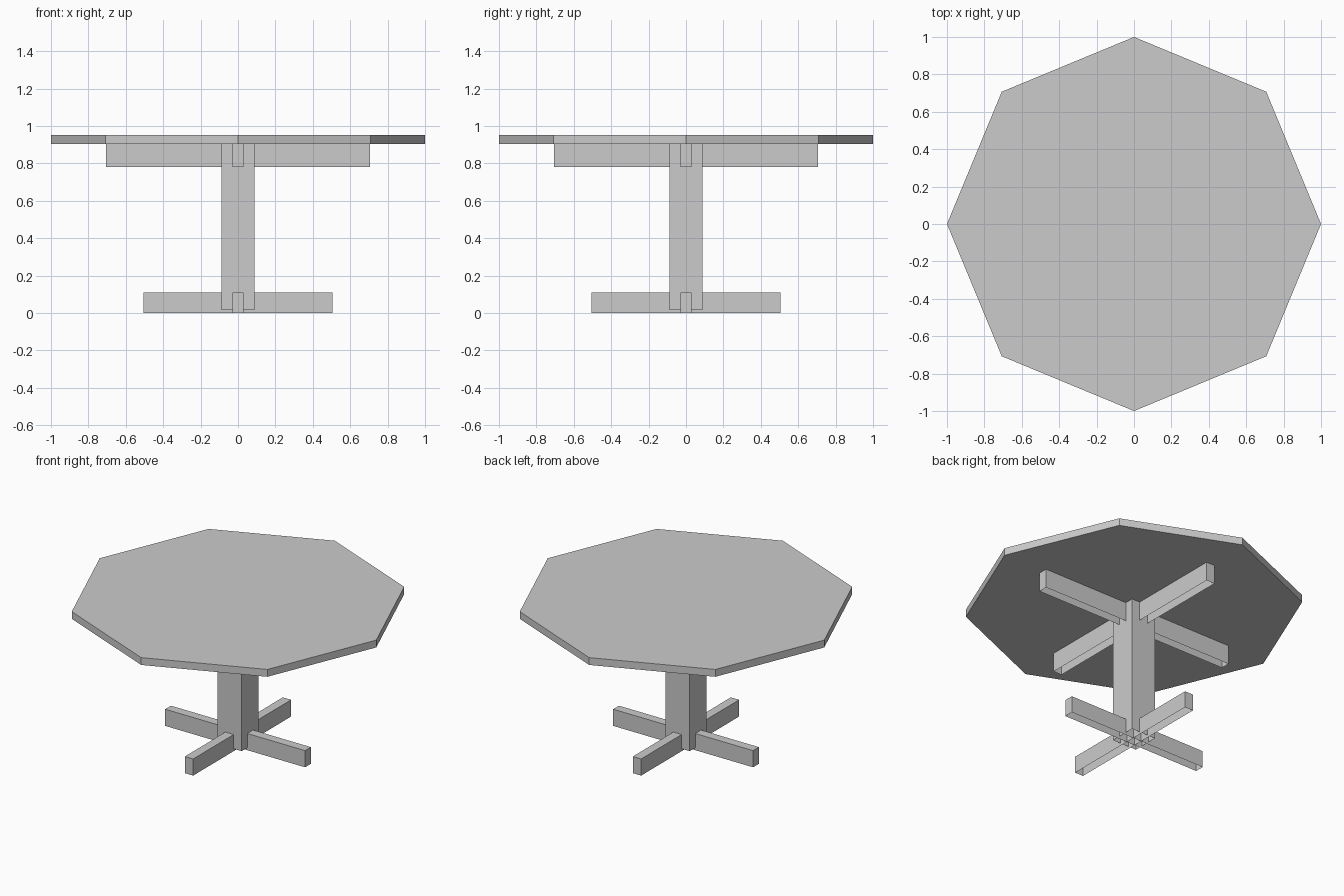
import bpy
import bmesh
from math import pi
from mathutils import Matrix

cube = bpy.data.objects.get("Cube")
if cube:
    bpy.data.objects.remove(cube, do_unlink=True)

grey = bpy.data.materials.new("light grey")
grey.use_nodes = True
GREY = (0.6, 0.6, 0.6, 1)
grey.diffuse_color = GREY
grey.node_tree.nodes["Principled BSDF"].inputs["Base Color"].default_value = GREY


def finish(name, bm):
    mesh = bpy.data.meshes.new(name)
    bm.to_mesh(mesh)
    bm.free()
    mesh.materials.append(grey)
    obj = bpy.data.objects.new(name, mesh)
    bpy.context.collection.objects.link(obj)
    return obj


def open_box(name, size_x, size_y, bottom, top, turn=0):
    """Box standing on the centre axis, without its underside."""
    bm = bmesh.new()
    place = (Matrix.Rotation(turn, 4, "Z")
             @ Matrix.Translation((0, 0, (bottom + top) / 2))
             @ Matrix.Diagonal((size_x, size_y, top - bottom, 1)))
    bmesh.ops.create_cube(bm, size=1, matrix=place)
    bm.normal_update()
    under = [f for f in bm.faces if f.normal.z < -0.5]
    bmesh.ops.delete(bm, geom=under, context="FACES")
    return finish(name, bm)


# Octagonal tabletop with corners on the axes
TOP, UNDER = 0.952, 0.904
bm = bmesh.new()
bmesh.ops.create_cone(bm, cap_ends=True, segments=8, radius1=1, radius2=1,
                      depth=TOP - UNDER,
                      matrix=Matrix.Translation((0, 0, (TOP + UNDER) / 2)))
finish("tabletop", bm)

# Central post
open_box("post", 0.176, 0.176, 0.016, UNDER + 0.006)

# Crossed support beams under the top and crossed feet on the floor
for side, turn in (("across", 0), ("lengthwise", pi / 2)):
    open_box("support_beam_" + side, 1.41, 0.06, 0.78, UNDER + 0.006, turn)
    open_box("foot_beam_" + side, 1.012, 0.06, 0, 0.109, turn)
